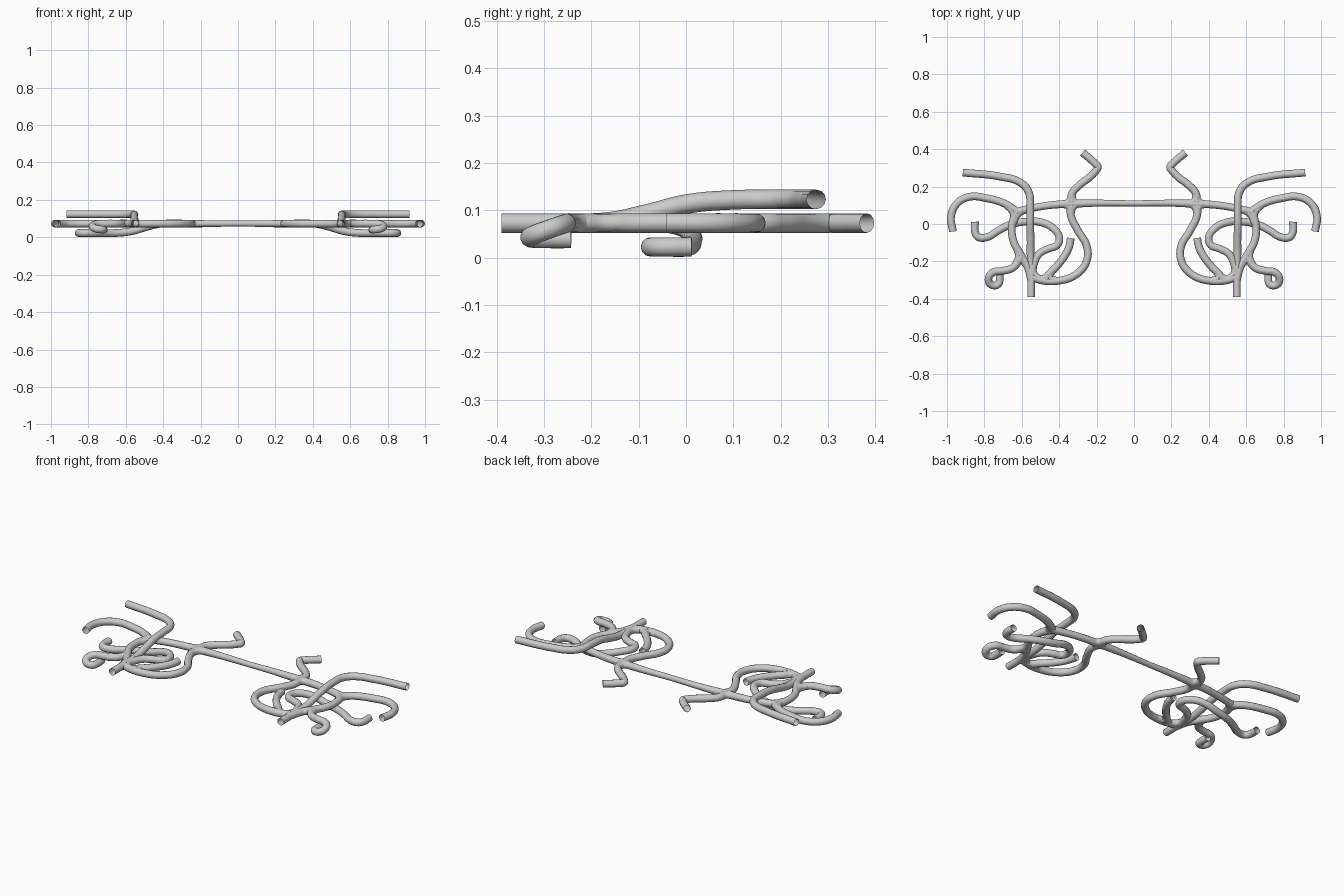
import bpy
from mathutils import Vector

R = 0.0205   # tube radius
Z = 0.073    # main plane height


def tube(name, pts, radii=None):
    """Open smooth tube through points (x, y[, z]), mirrored across x = 0."""
    cu = bpy.data.curves.new(name, 'CURVE')
    cu.dimensions = '3D'
    cu.bevel_depth = R
    cu.bevel_resolution = 4
    cu.resolution_u = 8
    cu.use_fill_caps = False
    sp = cu.splines.new('BEZIER')
    sp.bezier_points.add(len(pts) - 1)
    for i, (bp, p) in enumerate(zip(sp.bezier_points, pts)):
        bp.co = p if len(p) == 3 else (p[0], p[1], Z)
        bp.handle_left_type = bp.handle_right_type = 'AUTO'
        bp.radius = radii[i] if radii else 1
    ob = bpy.data.objects.new(name, cu)
    bpy.context.collection.objects.link(ob)
    bpy.ops.object.select_all(action='DESELECT')
    ob.select_set(True)
    bpy.context.view_layer.objects.active = ob
    bpy.ops.object.convert(target='MESH')
    ob = bpy.context.object
    bpy.ops.object.shade_smooth()
    mod = ob.modifiers.new("Mirror", 'MIRROR')
    mod.merge_threshold = 0.0005
    return ob


def web(name, centre, arms, closed=True):
    """Soft fillets between neighbouring arms of a junction."""
    c = Vector(centre)
    n = len(arms)
    for i in range(n if closed else n - 1):
        a, b = Vector(arms[i]), Vector(arms[(i + 1) % n])
        m = c + 0.22 * (a + b - 2 * c)
        tube(name, [tuple(a), tuple(m), tuple(b)], [0.9, 0.93, 0.9])


# central crossbar running out to the side junction
tube("crossbar", [(0, 0.11), (0.15, 0.112), (0.27, 0.11), (0.335, 0.107), (0.40, 0.105),
                  (0.50, 0.093), (0.63, 0.065)], [0.76, 0.85, 0.98, 1.05, 1, 0.95, 1.03])
# outer hooked arm
tube("outer_hook", [(0.62, 0.063), (0.69, 0.108), (0.79, 0.138), (0.88, 0.145), (0.948, 0.108),
                    (0.978, 0.04), (0.968, -0.04)])
# bent rear arm
tube("rear_elbow", [(0.335, 0.10), (0.332, 0.16), (0.295, 0.205), (0.235, 0.252), (0.203, 0.286),
                    (0.193, 0.304), (0.205, 0.32), (0.275, 0.382)])
# inner sweeping arm
tube("inner_sweep", [(0.335, 0.11), (0.338, 0.05), (0.30, -0.035), (0.252, -0.12), (0.254, -0.2),
                     (0.307, -0.268), (0.40, -0.303), (0.50, -0.30), (0.552, -0.28)])
# short inner branch
tube("inner_branch", [(0.475, -0.302), (0.46, -0.275), (0.415, -0.228), (0.366, -0.163),
                      (0.345, -0.115), (0.338, -0.075)])
# long arm rising over the crossbar
tube("raised_arm", [(0.55, -0.39), (0.55, -0.28), (0.553, -0.16, 0.076), (0.553, -0.08, 0.093),
                    (0.555, 0.0, 0.113), (0.555, 0.10, 0.122), (0.563, 0.17, 0.123),
                    (0.605, 0.22, 0.123), (0.72, 0.254, 0.123), (0.915, 0.275, 0.123)])
# side arm from the outer junction down to the front stem
tube("side_arm", [(0.63, 0.07), (0.652, -0.01), (0.645, -0.09), (0.602, -0.17),
                  (0.568, -0.23), (0.55, -0.30)])
# loop arm ducking under the side arm
tube("under_arm", [(0.85, 0.012, 0.0225), (0.849, -0.045, 0.0225), (0.832, -0.07, 0.0225),
                   (0.785, -0.07, 0.0225), (0.725, -0.035, 0.0225), (0.66, -0.003, 0.0225),
                   (0.57, 0.013, 0.032), (0.49, 0.007, 0.055), (0.43, -0.025, 0.07),
                   (0.40, -0.07), (0.41, -0.112), (0.457, -0.132), (0.507, -0.16),
                   (0.535, -0.215), (0.55, -0.29)])
# small curled arm
tube("curl_arm", [(0.60, -0.165), (0.615, -0.195), (0.65, -0.235), (0.70, -0.25), (0.755, -0.26, 0.07),
                  (0.778, -0.295, 0.058), (0.762, -0.325, 0.046), (0.727, -0.323, 0.041),
                  (0.718, -0.29, 0.04), (0.72, -0.243, 0.04)])

# junction fillets
web("inner_joint", (0.335, 0.107, Z), [(0.27, 0.11, Z), (0.332, 0.165, Z),
                                       (0.40, 0.105, Z), (0.338, 0.05, Z)])
web("outer_joint", (0.63, 0.062, Z), [(0.57, 0.08, Z), (0.645, 0.005, Z), (0.69, 0.108, Z)], False)
web("curl_joint", (0.605, -0.172, Z), [(0.575, -0.22, Z), (0.635, -0.22, Z), (0.632, -0.12, Z)], False)
web("stem_joint", (0.55, -0.27, Z), [(0.55, -0.35, Z), (0.495, -0.30, Z), (0.537, -0.215, Z)], False)
web("branch_joint", (0.47, -0.297, Z), [(0.41, -0.303, Z), (0.438, -0.25, Z), (0.52, -0.297, Z)], False)
